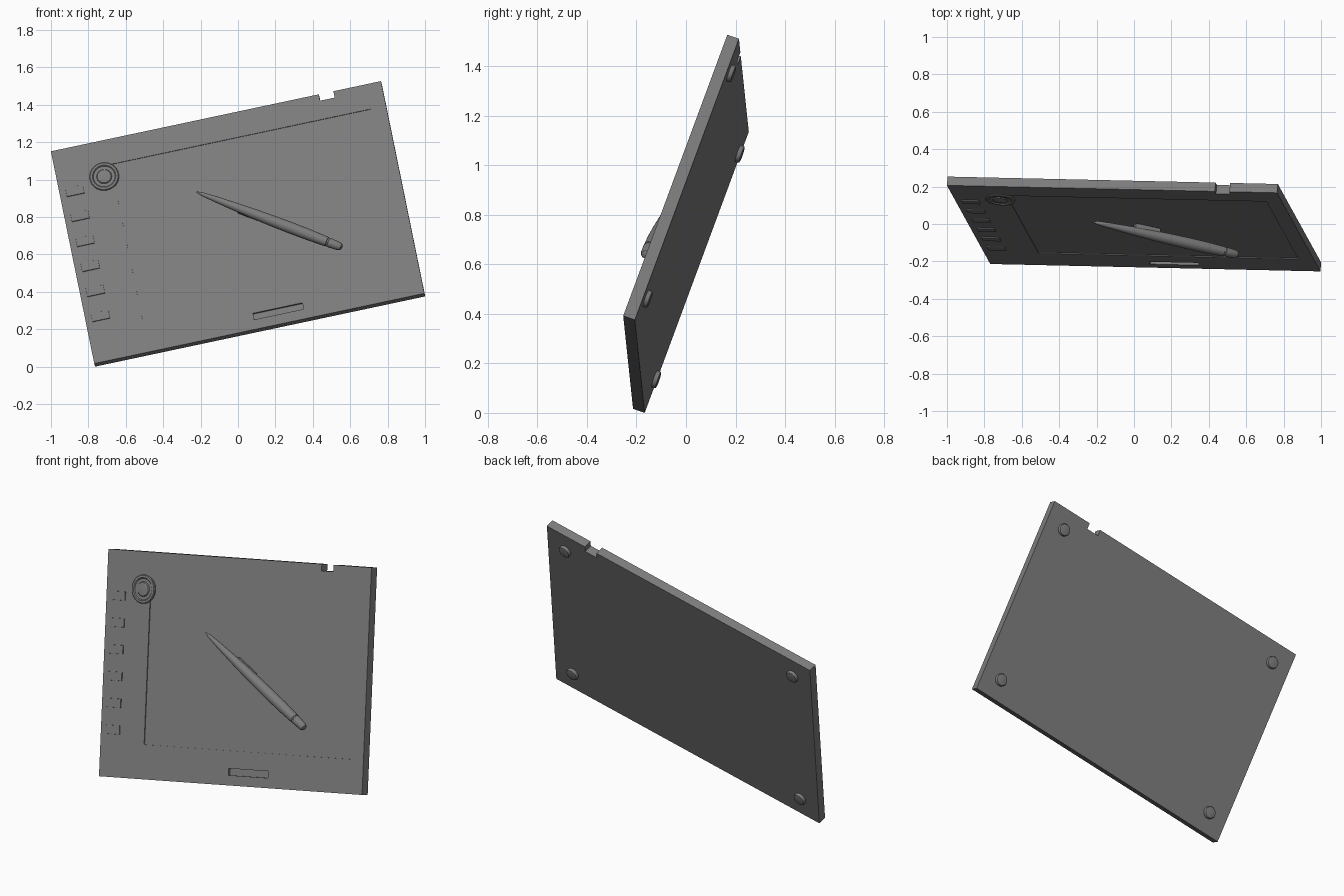
import bpy, bmesh, math
from mathutils import Vector, Matrix

if "Cube" in bpy.data.objects:
    bpy.data.objects.remove(bpy.data.objects["Cube"])

# Tablet frame: local x = width, y = height, z = out of the front face (front face at z = 0)
u = Vector((0.978, -0.022, 0.208)).normalized()
n = u.cross(Vector((-0.187, 0.341, 0.921))).normalized()
v = n.cross(u)
FRAME = Matrix((u, v, n)).transposed().to_4x4()
FRAME.translation = (-0.002, -0.0235, 0.7715)

# Dark grey plastic for every part
DARK = bpy.data.materials.new("dark_plastic")
DARK.diffuse_color = (0.2, 0.2, 0.2, 1)
DARK.use_nodes = True
DARK.node_tree.nodes["Principled BSDF"].inputs["Base Color"].default_value = DARK.diffuse_color


def add(name, bm, local=Matrix(), smooth=False):
    bmesh.ops.recalc_face_normals(bm, faces=bm.faces)
    me = bpy.data.meshes.new(name)
    bm.to_mesh(me)
    bm.free()
    me.materials.append(DARK)
    ob = bpy.data.objects.new(name, me)
    bpy.context.collection.objects.link(ob)
    ob.matrix_world = FRAME @ local
    if smooth:
        bpy.ops.object.select_all(action='DESELECT')
        bpy.context.view_layer.objects.active = ob
        ob.select_set(True)
        bpy.ops.object.shade_smooth_by_angle(angle=math.radians(35))
    return ob


def box(name, x0, x1, y0, y1, z0, z1, bevel=0, local=Matrix()):
    bm = bmesh.new()
    bmesh.ops.create_cube(bm, size=1)
    for p in bm.verts:
        p.co = ((x0 + x1) / 2 + p.co.x * (x1 - x0),
                (y0 + y1) / 2 + p.co.y * (y1 - y0),
                (z0 + z1) / 2 + p.co.z * (z1 - z0))
    if bevel:
        bmesh.ops.bevel(bm, geom=bm.edges[:], offset=bevel, segments=2,
                        profile=0.5, affect='EDGES')
    return add(name, bm, local)


def lathe(name, profile, local, steps=32):
    bm = bmesh.new()
    vs = [bm.verts.new((r, 0, z)) for r, z in profile]
    es = [bm.edges.new(e) for e in zip(vs, vs[1:])]
    bmesh.ops.spin(bm, geom=vs + es, cent=(0, 0, 0), axis=(0, 0, 1),
                   angle=math.tau, steps=steps)
    bmesh.ops.remove_doubles(bm, verts=bm.verts[:], dist=1e-5)
    return add(name, bm, local, True)


# Slab with a cable notch in its top edge
W, H, T = 0.9025, 0.616, 0.05
outline = [(-W, -H), (W, -H), (W, H), (0.642, H), (0.642, H - 0.037),
           (0.562, H - 0.037), (0.562, H), (-W, H)]
bm = bmesh.new()
face = bm.faces.new([bm.verts.new((x, y, -T)) for x, y in outline])
ext = bmesh.ops.extrude_face_region(bm, geom=[face])['geom']
bmesh.ops.translate(bm, vec=(0, 0, T), verts=[g for g in ext if isinstance(g, bmesh.types.BMVert)])
body = add("tablet_body", bm)

# Recessed drawing area and the small slot below it
cutters = [box("drawing_area_cutter", -0.603, 0.817, -0.428, 0.473, -0.005, 0.05),
           box("slot_cutter", -0.017, 0.253, -0.561, -0.524, -0.014, 0.05)]
for c in cutters:
    mod = body.modifiers.new(c.name, 'BOOLEAN')
    mod.operation, mod.solver, mod.object = 'DIFFERENCE', 'EXACT', c
    bpy.context.view_layer.objects.active = body
    bpy.ops.object.modifier_apply(modifier=mod.name)
    bpy.data.objects.remove(c)

# Column of shortcut buttons
for i in range(6):
    y = 0.367 - 0.1452 * i
    box(f"shortcut_button_{i + 1}", -0.867, -0.771, y - 0.024, y + 0.024, -0.01, 0.006, 0.0015)

# Control dial: raised outer ring, groove, centre button
lathe("control_dial", [(0, -0.02), (0.079, -0.02), (0.079, 0.003), (0.075, 0.007),
                       (0.063, 0.008), (0.058, 0.002), (0.041, 0.002), (0.037, 0.007),
                       (0.032, 0.008), (0, 0.008)],
      Matrix.Translation((-0.650, 0.412, 0)))

# Rubber feet on the back
for sx in (-1, 1):
    for sy in (-1, 1):
        lathe(f"foot_{'left' if sx < 0 else 'right'}_{'bottom' if sy < 0 else 'top'}",
              [(0, 0.005), (0.036, 0.005), (0.036, -0.012), (0.033, -0.017),
               (0.026, -0.019), (0, -0.019)],
              Matrix.Translation((sx * 0.78, sy * 0.494, -T)))

# Stylus lying across the drawing area
tip, tail = Vector((-0.183, 0.204, 0.040)), Vector((0.520, -0.276, 0.037))
axis = (tail - tip).normalized()
side = Vector((0, 0, 1)).cross(axis).normalized()
pen = Matrix((side, axis.cross(side), axis)).transposed().to_4x4()
pen.translation = tip
L = (tail - tip).length
lathe("stylus", [(0, 0), (0.004, 0.002), (0.006, 0.02), (0.009, 0.024), (0.016, 0.11),
                 (0.022, 0.22), (0.027, 0.34), (0.030, 0.46), (0.031, 0.56),
                 (0.030, 0.67), (0.0265, 0.765), (0.0240, 0.767), (0.0240, 0.774),
                 (0.0260, 0.776), (0.0225, L - 0.016), (0.017, L - 0.004), (0.010, L), (0, L)], pen)

# Rocker switch on the underside of the stylus (pen local y points away from the tablet)
box("stylus_switch", -0.018, 0.018, -0.042, -0.012, 0.245, 0.39, 0.004, pen)
